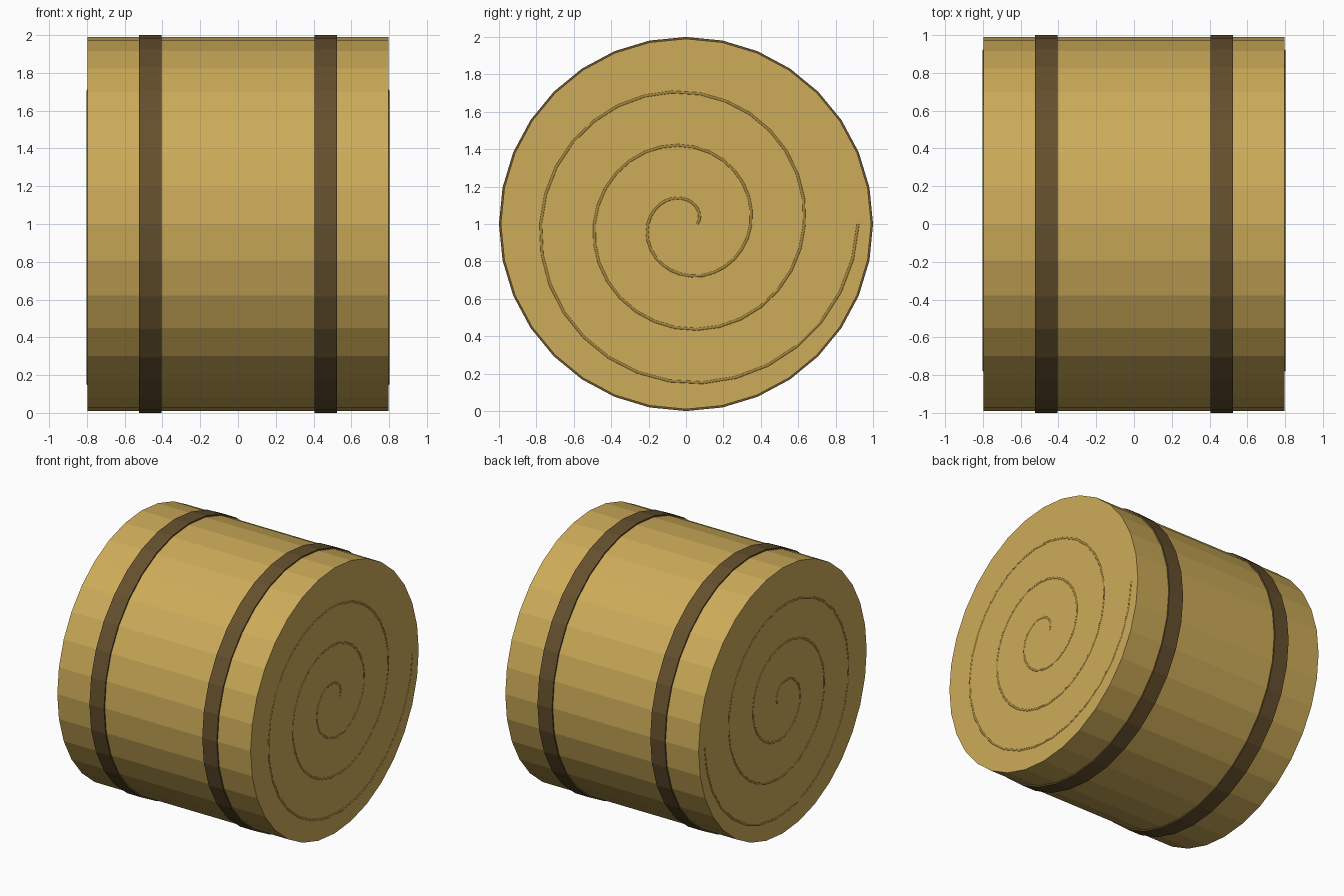
import bpy, bmesh, math

if "Cube" in bpy.data.objects:
    bpy.data.objects.remove(bpy.data.objects["Cube"])

SIDES = 32
CZ = 1.0


def material(name, rgb):
    m = bpy.data.materials.new(name)
    m.diffuse_color = (*rgb, 1)
    m.use_nodes = True
    m.node_tree.nodes["Principled BSDF"].inputs["Base Color"].default_value = m.diffuse_color
    return m


STRAW = material("straw", (0.61, 0.41, 0.10))
DARK_STRAW = material("dark_straw", (0.37, 0.23, 0.045))
TWINE = material("twine", (0.13, 0.08, 0.026))


def lathe_x(name, profile, mat):
    """Spin a closed (x, radius) profile about the bale's long axis."""
    bm = bmesh.new()
    rings = []
    for i in range(SIDES):
        a = 2 * math.pi * i / SIDES
        rings.append([bm.verts.new((x, r * math.cos(a), CZ + r * math.sin(a)))
                      for x, r in profile])
    n = len(profile)
    for i in range(SIDES):
        p, q = rings[i], rings[(i + 1) % SIDES]
        for j in range(n):
            k = (j + 1) % n
            if n == 2 and j == 1:
                break
            bm.faces.new((p[j], p[k], q[k], q[j]))
    if n == 2:  # a plain two-point profile gets flat end caps
        for j in range(2):
            bm.faces.new([ring[j] for ring in rings])
    bmesh.ops.recalc_face_normals(bm, faces=bm.faces)
    me = bpy.data.meshes.new(name)
    bm.to_mesh(me)
    bm.free()
    me.materials.append(mat)
    ob = bpy.data.objects.new(name, me)
    bpy.context.collection.objects.link(ob)


def spiral(name, x, mat, turns=3, steps=90):
    """Thin raised spiral on an end face."""
    cu = bpy.data.curves.new(name, 'CURVE')
    cu.dimensions = '3D'
    cu.bevel_depth = 0.011
    cu.bevel_resolution = 1
    cu.use_fill_caps = True
    sp = cu.splines.new('POLY')
    sp.points.add(steps)
    for i, pt in enumerate(sp.points):
        t = i / steps
        a = 2 * math.pi * turns * t
        r = 0.06 + 0.86 * t
        pt.co = (x, r * math.cos(a), CZ + r * math.sin(a), 1)
    cu.materials.append(mat)
    ob = bpy.data.objects.new(name, cu)
    bpy.context.collection.objects.link(ob)


# Rolled bale body
lathe_x("bale_body", [(-0.797, 0.99), (0.797, 0.99)], STRAW)

# Twine bands and end spirals on both sides
for s, side in ((-1, "left"), (1, "right")):
    c = 0.465 * s
    lathe_x("twine_band_" + side,
            [(c - 0.06, 0.98), (c - 0.06, 1.0), (c + 0.06, 1.0), (c + 0.06, 0.98)], TWINE)
    spiral("end_spiral_" + side, 0.79 * s, DARK_STRAW)
